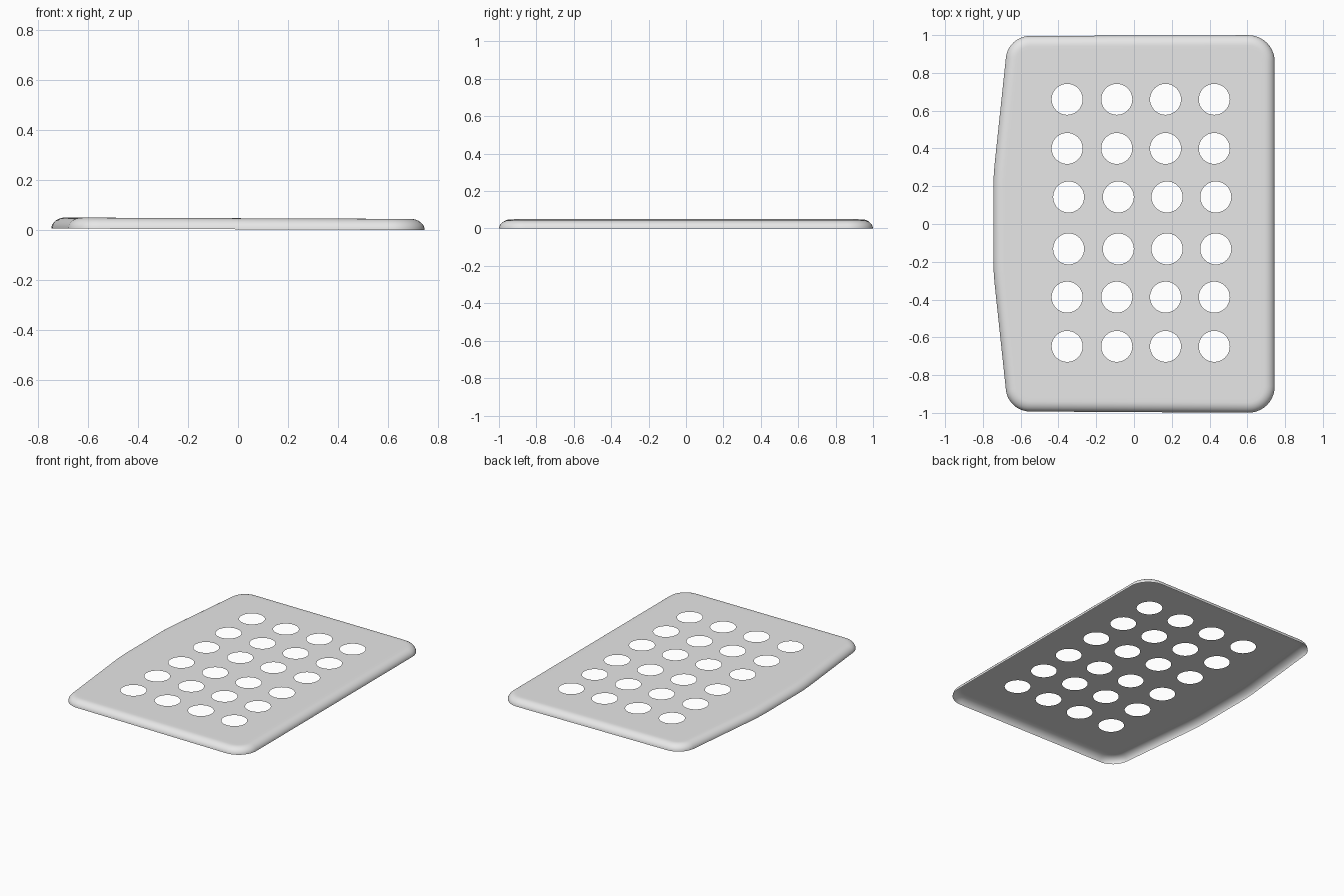
import bpy
import bmesh
import math
from mathutils import Vector

cube = bpy.data.objects.get("Cube")
if cube:
    bpy.data.objects.remove(cube, do_unlink=True)

HEIGHT = 0.044      # shell height
RIM = 0.055         # width of the rounded rim
HOLE_R = 0.082
# outline corners, counter-clockwise: x, y, rounding length, segments
CORNERS = [(0.745, -1.0, 0.14, 10), (0.745, 1.0, 0.14, 10),
           (-0.666, 0.995, 0.115, 10), (-0.745, 0.25, 0.08, 4),
           (-0.745, -0.25, 0.08, 4), (-0.666, -0.992, 0.115, 10)]


def rounded_outline(corners):
    """Polygon with each corner replaced by a circular arc."""
    pts = []
    n = len(corners)
    for i, (x, y, length, segs) in enumerate(corners):
        c = Vector((x, y))
        to_prev = (Vector(corners[i - 1][:2]) - c).normalized()
        to_next = (Vector(corners[(i + 1) % n][:2]) - c).normalized()
        a, b = c + to_prev * length, c + to_next * length
        w = math.sin(to_prev.angle(to_next) / 2)
        for k in range(segs + 1):
            u = k / segs
            f = ((1 - u) ** 2, 2 * u * (1 - u) * w, u * u)
            pts.append((a * f[0] + c * f[1] + b * f[2]) / sum(f))
    return pts


def inset(pts, dist):
    """Move the outline inwards by dist."""
    out = []
    for i, p in enumerate(pts):
        d1 = (p - pts[i - 1]).normalized()
        d2 = (pts[(i + 1) % len(pts)] - p).normalized()
        n1, n2 = Vector((-d1.y, d1.x)), Vector((-d2.y, d2.x))
        out.append(p + (n1 + n2) * dist / (1 + n1.dot(n2)))
    return out


def add_ring(bm, pts, z):
    return [bm.verts.new((p.x, p.y, z)) for p in pts]


def ring_edges(bm, ring):
    edges = []
    for i, v in enumerate(ring):
        pair = (ring[i - 1], v)
        edges.append(bm.edges.get(pair) or bm.edges.new(pair))
    return edges


bm = bmesh.new()
outline = rounded_outline(CORNERS)

# rounded rim, open underneath, with a narrow flat border on top
profile = [(RIM * (1 - math.cos(a)), HEIGHT * math.sin(a))
           for a in (math.pi / 2 * k / 8 for k in range(9))]
profile.append((RIM + 0.02, HEIGHT))
rings = [add_ring(bm, inset(outline, d), z) for d, z in profile]
for low, high in zip(rings, rings[1:]):
    for i in range(len(low)):
        bm.faces.new((low[i - 1], low[i], high[i], high[i - 1]))

# flat top with a 4 by 6 grid of round holes; middle two rows sit slightly over
edges = ring_edges(bm, rings[-1])
for row, y in enumerate((-0.648, -0.387, -0.132, 0.143, 0.40, 0.66)):
    shift = 0.008 if row in (2, 3) else 0.0
    for x in (-0.354, -0.091, 0.167, 0.425):
        circle = [Vector((x + shift + HOLE_R * math.cos(t), y + HOLE_R * math.sin(t)))
                  for t in (math.tau * k / 40 for k in range(40))]
        edges += ring_edges(bm, add_ring(bm, circle, HEIGHT))
bmesh.ops.triangle_fill(bm, edges=edges, use_beauty=True, normal=(0, 0, 1))

# face outwards
bm.normal_update()
for f in bm.faces:
    if f.normal.z < 0:
        f.normal_flip()

# the plate leans very slightly up towards -x
for v in bm.verts:
    v.co.z += 0.003 - 0.004 * v.co.x

mesh = bpy.data.meshes.new("perforated_plate")
bm.to_mesh(mesh)
bm.free()
plate = bpy.data.objects.new("perforated_plate", mesh)
bpy.context.scene.collection.objects.link(plate)

# single grey colour
grey = bpy.data.materials.new("light_grey")
grey.use_nodes = True
colour = (0.8, 0.8, 0.8, 1.0)
grey.diffuse_color = colour
grey.node_tree.nodes["Principled BSDF"].inputs["Base Color"].default_value = colour
mesh.materials.append(grey)

for o in bpy.context.selected_objects:
    o.select_set(False)
plate.select_set(True)
bpy.context.view_layer.objects.active = plate
bpy.ops.object.shade_smooth_by_angle(angle=math.radians(35))
